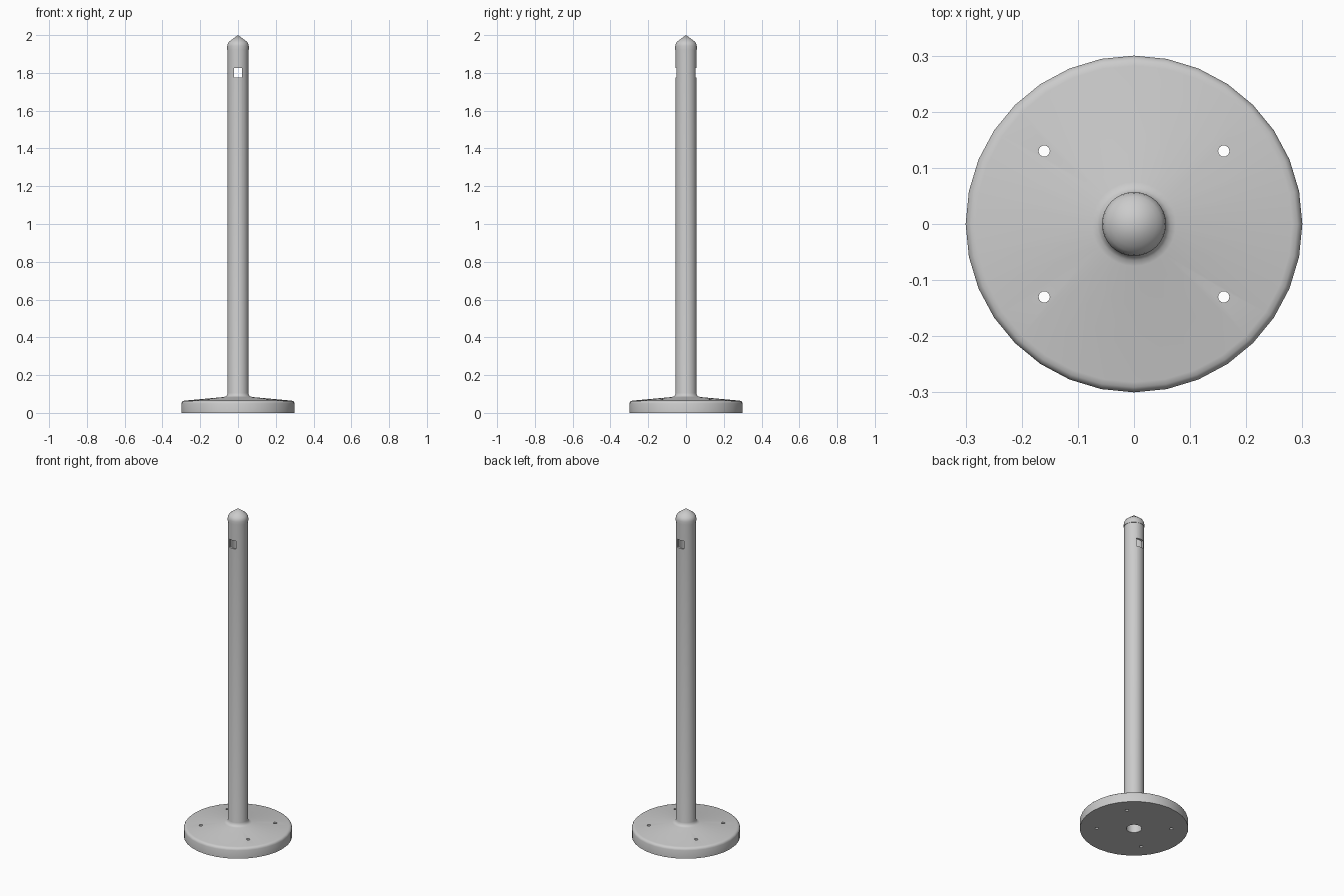
import bpy
import bmesh
from math import radians, tau
from mathutils import Vector

SIDES = 32

old = bpy.data.objects.get("Cube")
if old:
    bpy.data.objects.remove(old, do_unlink=True)

grey = bpy.data.materials.new("light grey metal")
grey.use_nodes = True
COLOUR = (0.6, 0.6, 0.6, 1)
grey.diffuse_color = COLOUR
grey.node_tree.nodes["Principled BSDF"].inputs["Base Color"].default_value = COLOUR


def add_object(name, bm):
    mesh = bpy.data.meshes.new(name)
    bm.to_mesh(mesh)
    bm.free()
    mesh.materials.append(grey)
    obj = bpy.data.objects.new(name, mesh)
    bpy.context.collection.objects.link(obj)
    return obj


def lathe(name, profile, closed):
    """Turn a (radius, height) profile around the z axis."""
    bm = bmesh.new()
    verts = [bm.verts.new((r, 0, z)) for r, z in profile]
    edges = [bm.edges.new(pair) for pair in zip(verts, verts[1:])]
    if closed:
        edges.append(bm.edges.new((verts[-1], verts[0])))
    bmesh.ops.spin(bm, geom=verts + edges, cent=(0, 0, 0), axis=(0, 0, 1),
                   angle=tau, steps=SIDES)
    bmesh.ops.remove_doubles(bm, verts=bm.verts[:], dist=0.0001)
    bmesh.ops.recalc_face_normals(bm, faces=bm.faces[:])
    return add_object(name, bm)


def activate(obj):
    bpy.ops.object.select_all(action='DESELECT')
    obj.select_set(True)
    bpy.context.view_layer.objects.active = obj


def cut(obj, cutter):
    cutter.hide_render = True
    activate(obj)
    mod = obj.modifiers.new("cut", 'BOOLEAN')
    mod.object = cutter
    mod.operation = 'DIFFERENCE'
    mod.solver = 'EXACT'
    bpy.ops.object.modifier_apply(modifier=mod.name)
    bpy.data.objects.remove(cutter, do_unlink=True)


# Hollow post flaring into a round, gently sloped foot
post = lathe("post_and_base", [
    (0.043, 0), (0.3, 0), (0.3, 0.05), (0.297, 0.058), (0.291, 0.063),
    (0.282, 0.065), (0.075, 0.084), (0.065, 0.087), (0.058, 0.094),
    (0.055, 0.105), (0.055, 1.925), (0.043, 1.925)], closed=True)

# Pointed cap with a rounded shoulder
cap = lathe("cap", [
    (0, 1.925), (0.057, 1.925), (0.057, 1.942), (0.055, 1.953),
    (0.049, 1.963), (0.04, 1.971), (0, 2.0)], closed=False)

# Four bolt holes through the foot
bm = bmesh.new()
for x in (-0.16, 0.16):
    for y in (-0.13, 0.13):
        made = bmesh.ops.create_cone(bm, cap_ends=True, segments=16, radius1=0.01,
                                     radius2=0.01, depth=0.4)
        bmesh.ops.translate(bm, verts=made["verts"], vec=Vector((x, y, 0)))
cut(post, add_object("bolt_hole_cutter", bm))

# Square window through the front and back walls
bm = bmesh.new()
bmesh.ops.create_cube(bm, size=1)
bmesh.ops.scale(bm, verts=bm.verts[:], vec=(0.045, 0.3, 0.05))
bmesh.ops.translate(bm, verts=bm.verts[:], vec=(0, 0, 1.8))
cut(post, add_object("window_cutter", bm))

for obj in (post, cap):
    activate(obj)
    bpy.ops.object.shade_smooth_by_angle(angle=radians(30))
